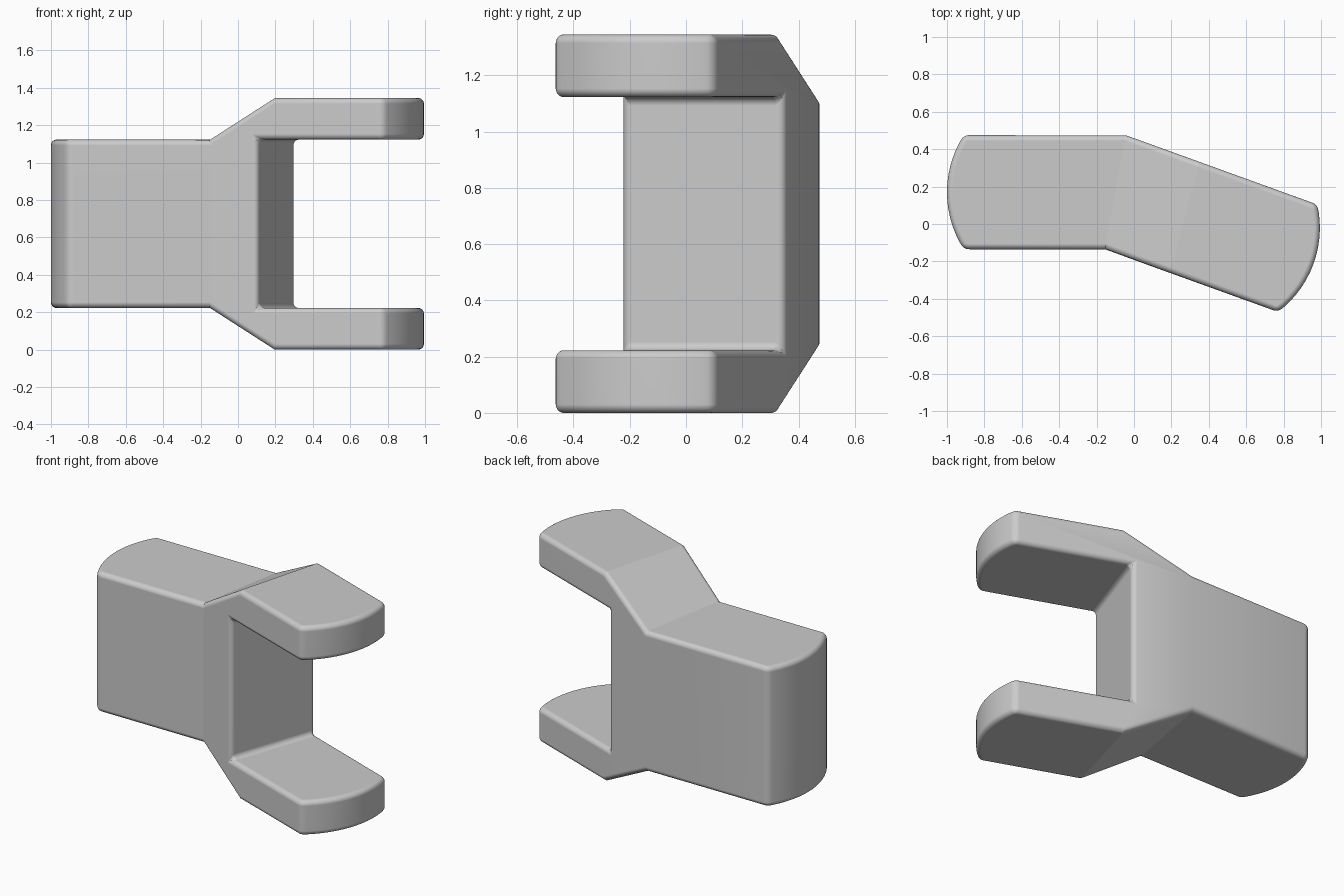
import bpy, bmesh, math
from mathutils import Vector

cube = bpy.data.objects.get("Cube")
if cube:
    bpy.data.objects.remove(cube, do_unlink=True)

MID = 0.6725          # mirror height
BODY, ARM = 0.45, 0.6725   # half heights of body/gap and of the fork


def arc(a, b, sag, n=14):
    """Arc from a to b in plan, bulging to the right of the direction a-b."""
    a, b = Vector(a), Vector(b)
    chord = b - a
    half = chord.length / 2
    radius = (half * half + sag * sag) / (2 * sag)
    out = Vector((chord.y, -chord.x)).normalized()
    centre = (a + b) / 2 - out * (radius - sag)
    sweep = math.asin(half / radius)
    along = chord.normalized()
    angles = [sweep * (2 * i / n - 1) for i in range(n + 1)]
    return [centre + radius * (out * math.cos(t) + along * math.sin(t)) for t in angles]


# Plan points, front then back
end_cap = arc((-0.91, 0.475), (-0.91, -0.135), 0.09)
tip = arc((0.77, -0.47), (0.98, 0.104), 0.09)
joint = [(-0.155, -0.135), (-0.045, 0.475)]
shoulder = [(0.19, -0.26), (0.35, 0.332)]
wall = [(0.105, -0.23), (0.306, 0.348)]

bm = bmesh.new()
cache = {}


def vert(p, h):
    key = (round(p[0], 5), round(p[1], 5), round(h, 5))
    if key not in cache:
        cache[key] = bm.verts.new((p[0], p[1], MID + h))
    return cache[key]


def face(*pts):
    bm.faces.new([vert(p, h) for p, h in pts])


# Faces mirrored above and below the middle
for s in (1, -1):
    b, a = s * BODY, s * ARM
    face(*[(p, b) for p in end_cap + joint])
    face((joint[0], b), (shoulder[0], a), (shoulder[1], a), (joint[1], b))
    face(*[(p, a) for p in [shoulder[0]] + tip + [shoulder[1]]])
    face(*[(p, b) for p in [wall[0]] + tip + [wall[1]]])
    for p, q in zip(tip, tip[1:]):
        face((p, b), (q, b), (q, a), (p, a))

# Rounded end, inner wall and the front and back sides
for p, q in zip(end_cap, end_cap[1:]):
    face((p, -BODY), (q, -BODY), (q, BODY), (p, BODY))
face((wall[0], -BODY), (wall[1], -BODY), (wall[1], BODY), (wall[0], BODY))
for i, (cap, end) in enumerate(((end_cap[-1], tip[0]), (end_cap[0], tip[-1]))):
    face((cap, -BODY), (joint[i], -BODY), (joint[i], BODY), (cap, BODY))
    upper = [(joint[i], BODY), (shoulder[i], ARM), (end, ARM), (end, BODY), (wall[i], BODY)]
    face(*upper, *[(p, -h) for p, h in reversed(upper)])

# Round the hard edges, leaving the creases crisp
bmesh.ops.recalc_face_normals(bm, faces=bm.faces)
hard = [e for e in bm.edges if e.calc_face_angle(0) > math.radians(40)]
bmesh.ops.bevel(bm, geom=hard, offset=0.03, offset_type='OFFSET', segments=7,
                profile=0.5, affect='EDGES', clamp_overlap=True)
bmesh.ops.recalc_face_normals(bm, faces=bm.faces)

mesh = bpy.data.meshes.new("fork_bracket")
bm.to_mesh(mesh)
bm.free()
bracket = bpy.data.objects.new("fork_bracket", mesh)
bpy.context.collection.objects.link(bracket)

# Grey material
grey = bpy.data.materials.new("light grey")
grey.use_nodes = True
colour = (0.6, 0.6, 0.6, 1)
grey.diffuse_color = colour
grey.node_tree.nodes["Principled BSDF"].inputs["Base Color"].default_value = colour
mesh.materials.append(grey)

# Smooth shading
bpy.ops.object.select_all(action='DESELECT')
bracket.select_set(True)
bpy.context.view_layer.objects.active = bracket
bpy.ops.object.shade_smooth_by_angle(angle=math.radians(17))
normals = bracket.modifiers.new("even_normals", 'WEIGHTED_NORMAL')
normals.keep_sharp = True
